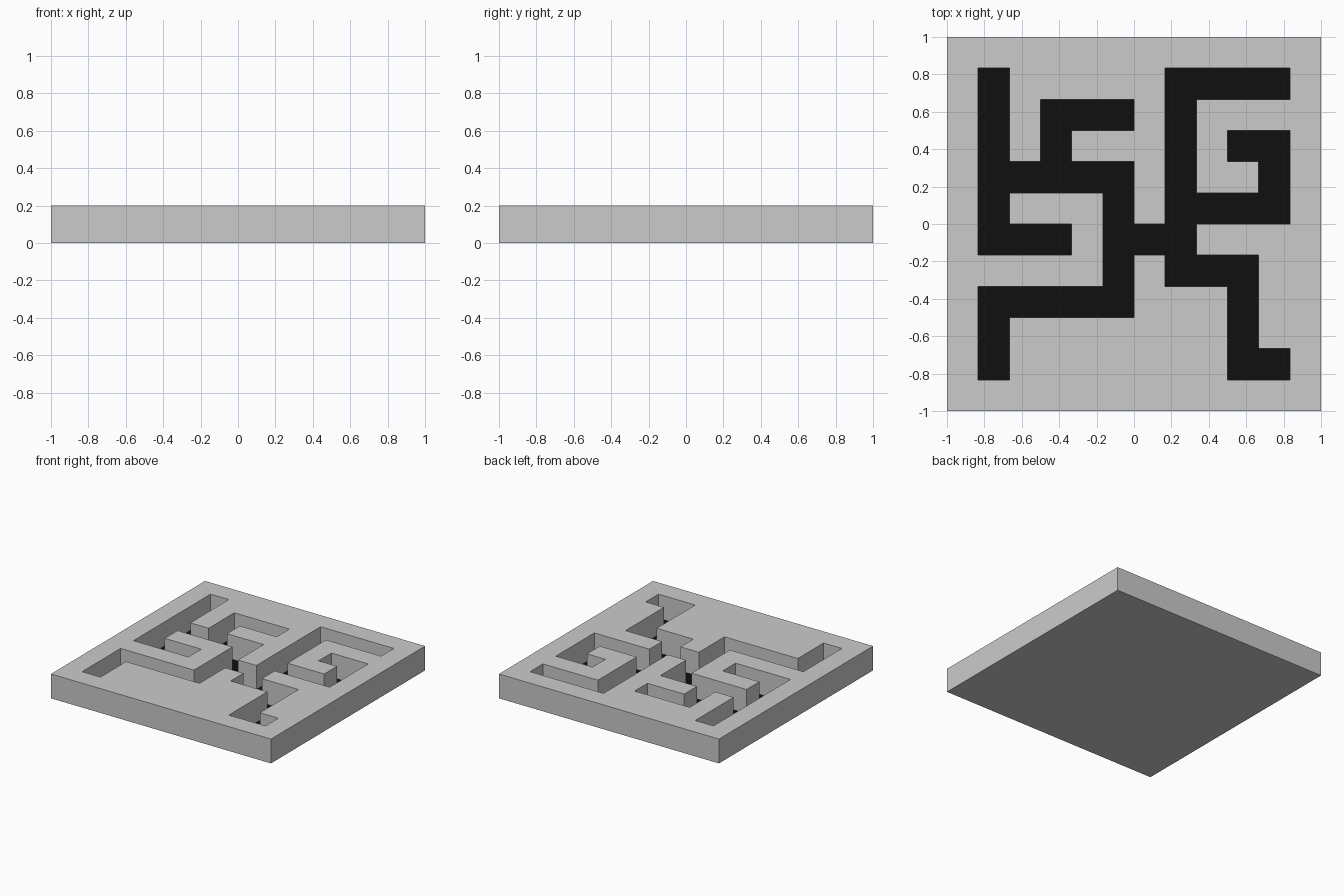
import bpy, bmesh

if "Cube" in bpy.data.objects:
    bpy.data.objects.remove(bpy.data.objects["Cube"])

N, HEIGHT = 12, 0.2
CELL = 2 / N
# Channel layout, back row first ('#' solid, '.' sunken path)
LAYOUT = [
    "############",
    "#.#####....#",
    "#.#...#.####",
    "#.#.###.#..#",
    "#.....#.##.#",
    "#.###.#....#",
    "#...#...####",
    "#####.#...##",
    "#.....###.##",
    "#.#######.##",
    "#.#######..#",
    "############",
]


def make_material(name, value):
    mat = bpy.data.materials.new(name)
    mat.diffuse_color = (value, value, value, 1)
    mat.use_nodes = True
    mat.node_tree.nodes["Principled BSDF"].inputs["Base Color"].default_value = mat.diffuse_color
    return mat


def make_object(name, bm, mat):
    mesh = bpy.data.meshes.new(name)
    bm.to_mesh(mesh)
    bm.free()
    mesh.materials.append(mat)
    obj = bpy.data.objects.new(name, mesh)
    bpy.context.collection.objects.link(obj)
    return obj


def cell_sheet(symbol, z):
    """Upward-facing grid of every layout cell carrying the symbol."""
    bm = bmesh.new()
    for r, row in enumerate(LAYOUT):
        for c, mark in enumerate(row):
            if mark == symbol:
                x, y = -1 + c * CELL, 1 - (r + 1) * CELL
                bm.faces.new([bm.verts.new((x + i * CELL, y + j * CELL, z))
                              for i, j in ((0, 0), (1, 0), (1, 1), (0, 1))])
    bmesh.ops.remove_doubles(bm, verts=bm.verts, dist=1e-4)
    return bm


stone = make_material("stone_grey", 0.57)
dark = make_material("path_black", 0.005)

# Maze walls: solid cells on top, their outer edges dropped to the ground
bm = cell_sheet("#", HEIGHT)
rim = [e for e in bm.edges if e.is_boundary]
skirt = bmesh.ops.extrude_edge_only(bm, edges=rim)["geom"]
for v in skirt:
    if isinstance(v, bmesh.types.BMVert):
        v.co.z = 0
bmesh.ops.recalc_face_normals(bm, faces=bm.faces)
bm.normal_update()
if sum(f.normal.z for f in bm.faces) < 0:
    bmesh.ops.reverse_faces(bm, faces=bm.faces)
make_object("maze_walls", bm, stone)

# Black floor along the path
make_object("path_floor", cell_sheet(".", 0.002), dark)

# Base sheet facing down, closing the underside
bm = bmesh.new()
bm.faces.new([bm.verts.new(p) for p in ((-1, -1, 0), (-1, 1, 0), (1, 1, 0), (1, -1, 0))])
make_object("maze_base", bm, stone)
